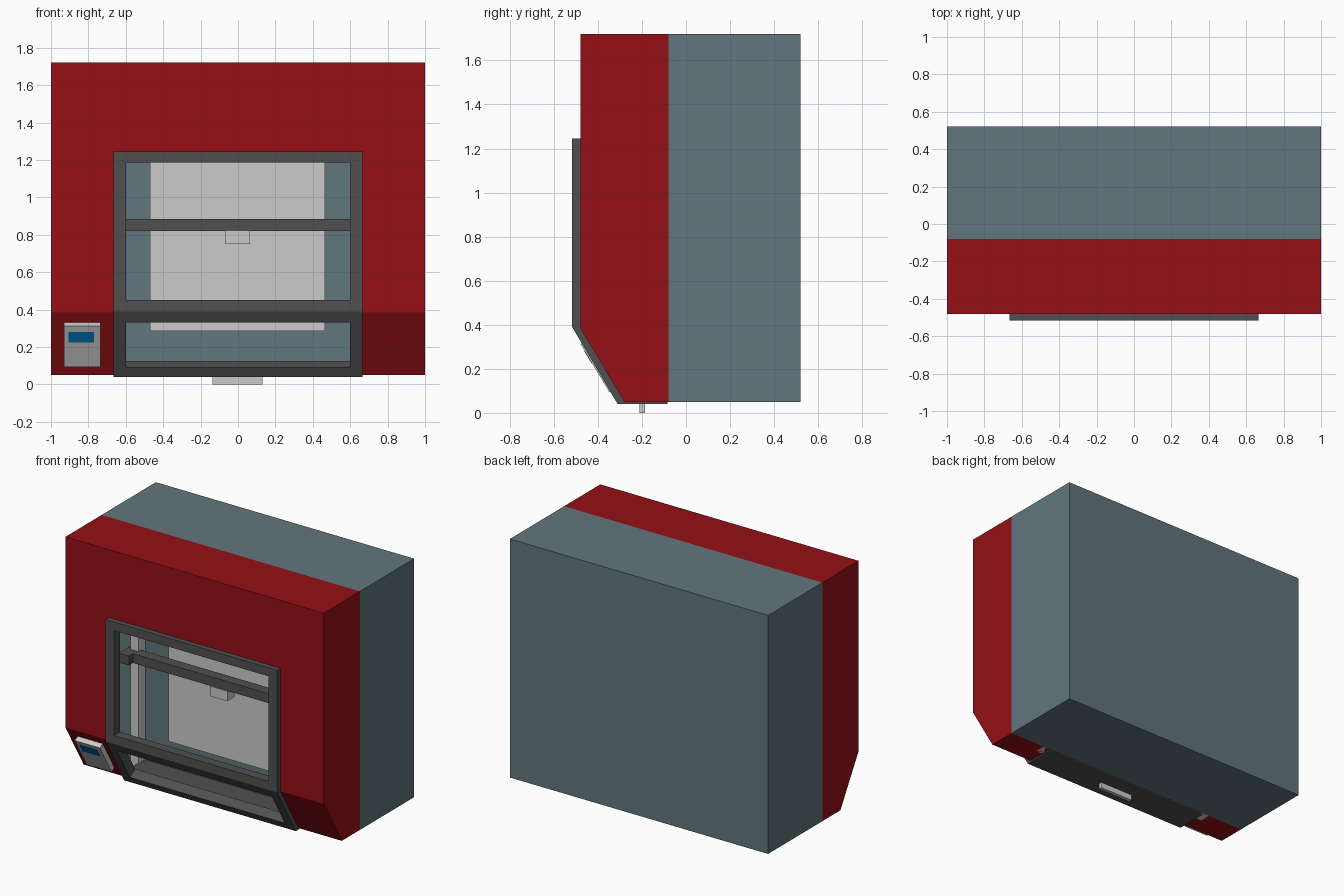
import bpy, bmesh
from mathutils import Vector

if "Cube" in bpy.data.objects:
    bpy.data.objects.remove(bpy.data.objects["Cube"])


def material(name, rgb):
    m = bpy.data.materials.new(name)
    m.diffuse_color = (*rgb, 1)
    m.use_nodes = True
    m.node_tree.nodes["Principled BSDF"].inputs["Base Color"].default_value = m.diffuse_color
    return m


RED = material("red", (0.30, 0.005, 0.008))
SLATE = material("slate", (0.12, 0.18, 0.205))
DARK = material("dark_grey", (0.08, 0.08, 0.08))
BLUE = material("blue", (0.0, 0.17, 0.45))


def finish(name, bm, mat=None):
    bmesh.ops.recalc_face_normals(bm, faces=bm.faces)
    me = bpy.data.meshes.new(name)
    bm.to_mesh(me)
    bm.free()
    ob = bpy.data.objects.new(name, me)
    bpy.context.collection.objects.link(ob)
    if mat:
        me.materials.append(mat)
    return ob


def prism(name, profile, x0, x1, mat=None):
    """Extrude a closed (y, z) profile from x0 to x1."""
    bm = bmesh.new()
    face = bm.faces.new([bm.verts.new((x0, y, z)) for y, z in profile])
    ext = bmesh.ops.extrude_face_region(bm, geom=[face])
    verts = [v for v in ext["geom"] if isinstance(v, bmesh.types.BMVert)]
    bmesh.ops.translate(bm, verts=verts, vec=(x1 - x0, 0, 0))
    return finish(name, bm, mat)


def box(name, x0, x1, y0, y1, z0, z1, mat=None):
    return prism(name, [(y0, z0), (y1, z0), (y1, z1), (y0, z1)], x0, x1, mat)


# rear housing
box("rear_housing", -1, 1, -0.08, 0.52, 0.05, 1.72, SLATE)

# hollow front shell: strips across x, with the doorway left open
path = [(-0.08, 1.72), (-0.48, 1.72), (-0.48, 1.215), (-0.48, 0.385), (-0.28, 0.05), (-0.08, 0.05)]
bm = bmesh.new()
cols = [[bm.verts.new((x, y, z)) for y, z in path] for x in (-1, -0.63, 0.63, 1)]
for c in range(3):
    for r in range(len(path) - 1):
        if c == 1 and r in (2, 3):
            continue
        bm.faces.new((cols[c][r], cols[c][r + 1], cols[c + 1][r + 1], cols[c + 1][r]))
for c in (0, 3):
    bm.faces.new(cols[c])
finish("front_shell", bm, RED)

# door frame: bent side rails, top, middle and bottom bars
rail = [(-0.517, 1.245), (-0.517, 0.39), (-0.31, 0.04), (-0.085, 0.04),
        (-0.085, 0.1), (-0.266, 0.1), (-0.449, 0.409), (-0.449, 1.245)]
prism("door_rail_left", rail, -0.665, -0.6, DARK)
prism("door_rail_right", rail, 0.6, 0.665, DARK)
box("door_top_bar", -0.6, 0.6, -0.517, -0.449, 1.185, 1.245, DARK)
prism("door_middle_bar", [(-0.517, 0.45), (-0.517, 0.39), (-0.4815, 0.33),
                          (-0.423, 0.365), (-0.449, 0.409), (-0.449, 0.45)], -0.6, 0.6, DARK)
prism("door_bottom_bar", [(-0.34, 0.09), (-0.31, 0.04), (-0.085, 0.04),
                          (-0.085, 0.1), (-0.266, 0.1), (-0.281, 0.125)], -0.6, 0.6, DARK)

# handle under the door
box("bottom_handle", -0.135, 0.13, -0.21, -0.185, 0, 0.04)

# interior: back plate, posts, gantry and tool head
box("back_plate", -0.47, 0.465, -0.10, -0.08, 0.285, 1.4)
for side, s in (("left", -1), ("right", 1)):
    a, b = sorted((s * 0.66, s * 0.72))
    box("post_" + side, a, b, -0.16, -0.08, 0.05, 1.7)
    a, b = sorted((s * 0.67, s * 0.75))
    box("gantry_slider_" + side, a, b, -0.25, -0.13, 0.82, 0.885, DARK)
box("gantry_bar", -0.67, 0.67, -0.205, -0.13, 0.82, 0.885, DARK)
box("tool_head", -0.07, 0.065, -0.21, -0.13, 0.75, 0.82)

# control panel sitting on the sloped face
out = Vector((-0.335, -0.2)).normalized()


def slope_slab(name, x0, x1, z_low, z_high, d0, d1, mat=None):
    """Slab on the slope; z_low and z_high are the outer-face heights."""
    pts = []
    for z, d in ((z_low, d1), (z_high, d1), (z_high, d0), (z_low, d0)):
        base = z - out.y * d1
        p = Vector((-0.28 - (base - 0.05) * 0.2 / 0.335, base)) + out * d
        pts.append((p.x, p.y))
    return prism(name, pts, x0, x1, mat)


slope_slab("control_panel", -0.93, -0.735, 0.093, 0.312, 0, 0.036)
slope_slab("control_screen", -0.905, -0.77, 0.225, 0.28, 0.03, 0.038, BLUE)
